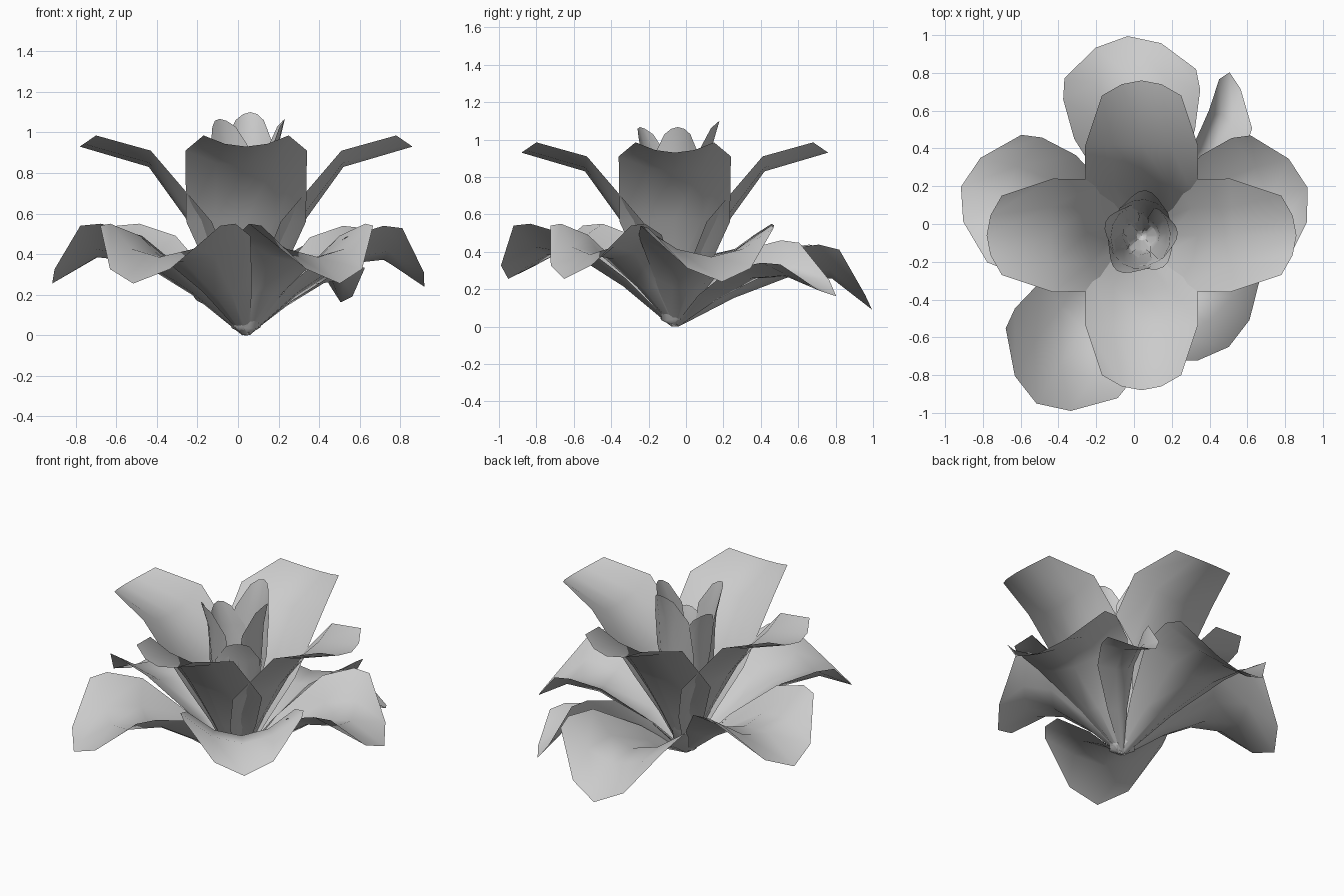
import bpy
from math import radians
from mathutils import Matrix, Vector

if "Cube" in bpy.data.objects:
    bpy.data.objects.remove(bpy.data.objects["Cube"])

BASE = Vector((0.04, -0.06, 0.0))


def petal(name, rows, azimuth, scale=(1, 1, 1), pitch=0, roll=0):
    """Cupped sheet: each row is (mid r, mid z, edge r, edge z, half width)."""
    cols = (-1, -0.5, 0, 0.5, 1)
    verts, faces = [], []
    rot = (Matrix.Rotation(radians(azimuth), 3, 'Z')
           @ Matrix.Rotation(radians(pitch), 3, 'Y')
           @ Matrix.Rotation(radians(roll), 3, 'X'))
    for r, z, er, ez, w in rows:
        for t in cols:
            f = t * t
            p = Vector(((r + (er - r) * f) * scale[0], w * t * scale[1],
                        (z + (ez - z) * f) * scale[2]))
            p = rot @ p + BASE
            p.z = max(p.z, 0.0)
            verts.append(p)
    n = len(cols)
    for i in range(len(rows) - 1):
        for j in range(n - 1):
            a = i * n + j
            faces.append((a, a + n, a + n + 1, a + 1))
    mesh = bpy.data.meshes.new(name)
    mesh.from_pydata(verts, [], faces)
    mesh.shade_smooth()
    bpy.context.collection.objects.link(bpy.data.objects.new(name, mesh))


# four tall petals in a cross
UPPER = [(0.02, 0.00, 0.01, 0.01, 0.03),
         (0.15, 0.29, 0.07, 0.31, 0.18),
         (0.30, 0.58, 0.17, 0.56, 0.295),
         (0.48, 0.83, 0.47, 0.91, 0.30),
         (0.82, 0.93, 0.74, 0.985, 0.21)]
for k in range(4):
    petal(f"upper_petal_{k + 1}", UPPER, 90 * k)

# five wide drooping petals
LOWER = [(0.02, 0.00, 0.01, 0.02, 0.03),
         (0.28, 0.20, 0.20, 0.26, 0.17),
         (0.55, 0.36, 0.45, 0.49, 0.33),
         (0.77, 0.385, 0.65, 0.55, 0.375),
         (1.00, 0.255, 0.76, 0.54, 0.36)]
for k, (az, s, pitch) in enumerate([(94, 1.03, 9), (165, 0.99, 0), (238, 1.05, 0),
                                    (308, 0.75, 0), (16, 0.91, 1)]):
    petal(f"lower_petal_{k + 1}", LOWER, az, (s, 0.97, 1), pitch)

# narrow petal tucked between two drooping ones
petal("folded_petal", LOWER, 67, (0.97, 0.38, 0.85), 2, 25)

# closed bud of small upright petals
BUD = [(0.0, 0.0, 0.0, 0.0, 0.01),
       (0.09, 0.04, 0.05, 0.05, 0.05),
       (0.12, 0.35, 0.05, 0.36, 0.09),
       (0.17, 0.70, 0.10, 0.70, 0.14),
       (0.19, 0.93, 0.13, 0.92, 0.13),
       (0.24, 1.10, 0.20, 1.06, 0.07)]
for k, (az, r, h) in enumerate([(85, 1.0, 1.0), (5, 0.8, 0.97), (160, 0.85, 0.88),
                                (235, 0.95, 0.97), (305, 0.85, 0.78)]):
    petal(f"bud_petal_{k + 1}", BUD, az, (r, 1, h))
